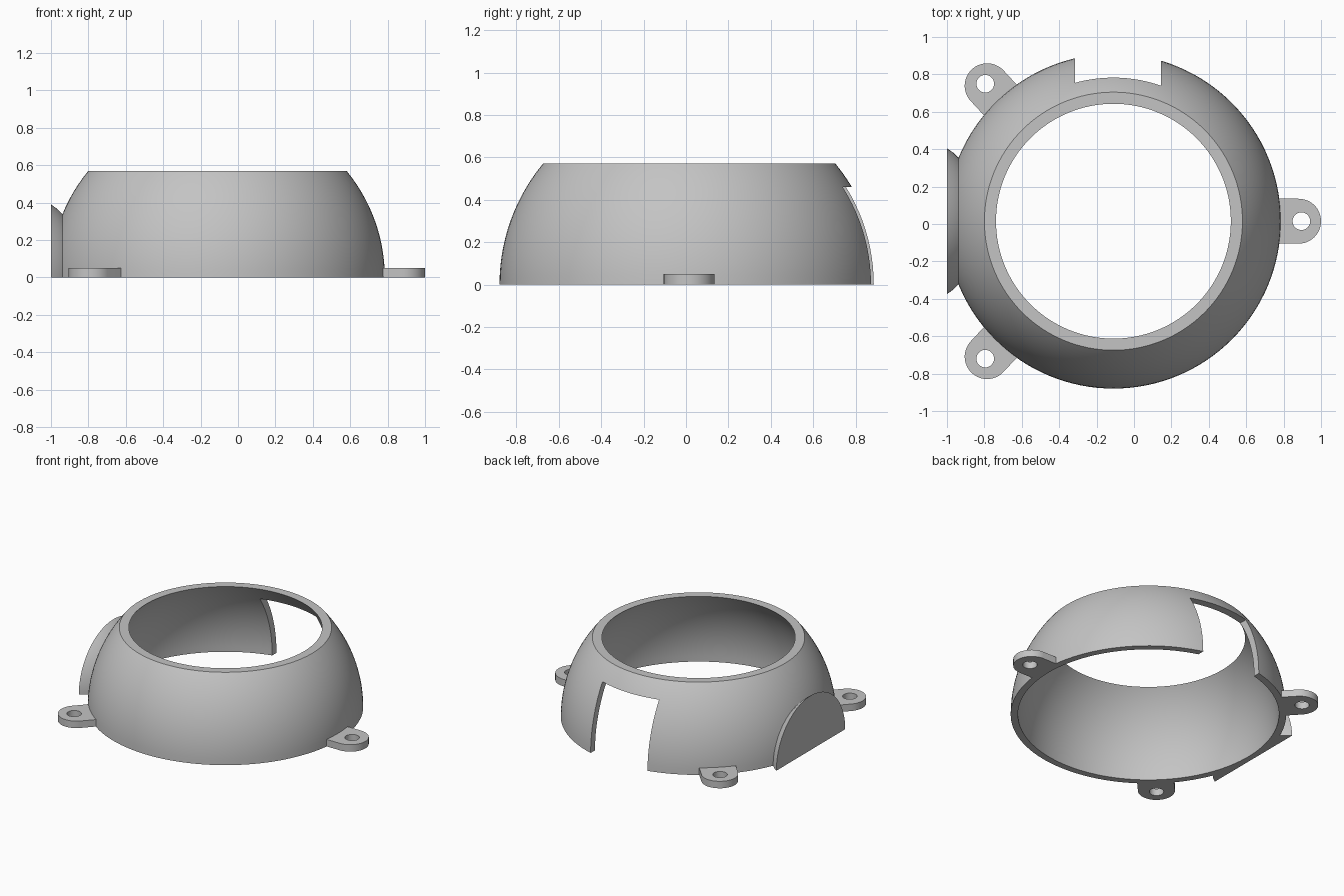
import bpy, bmesh, math
from mathutils import Matrix, Vector

if "Cube" in bpy.data.objects:
    bpy.data.objects.remove(bpy.data.objects["Cube"])

CX, CY = -0.11, 0.015          # dome axis
OUTER, INNER, TOP = 0.895, 0.848, 0.57

grey = bpy.data.materials.new("plain grey")
grey.use_nodes = True
grey.diffuse_color = (0.55, 0.55, 0.55, 1)
grey.node_tree.nodes["Principled BSDF"].inputs["Base Color"].default_value = (0.55, 0.55, 0.55, 1)


def make(name, bm):
    bmesh.ops.recalc_face_normals(bm, faces=bm.faces[:])
    mesh = bpy.data.meshes.new(name)
    bm.to_mesh(mesh)
    bm.free()
    mesh.materials.append(grey)
    ob = bpy.data.objects.new(name, mesh)
    bpy.context.collection.objects.link(ob)
    return ob


def ball(name, radius):
    bm = bmesh.new()
    bmesh.ops.create_uvsphere(bm, u_segments=128, v_segments=64, radius=radius,
                              matrix=Matrix.Translation((CX, CY, 0)))
    return make(name, bm)


def box(name, lo, hi):
    lo, hi = Vector(lo), Vector(hi)
    bm = bmesh.new()
    bmesh.ops.create_cube(bm, size=1, matrix=Matrix.Translation((lo + hi) / 2)
                          @ Matrix.Diagonal((*(hi - lo), 1)))
    return make(name, bm)


def combine(ob, tool, operation):
    mod = ob.modifiers.new("combine", 'BOOLEAN')
    mod.operation, mod.solver, mod.object = operation, 'EXACT', tool
    bpy.context.view_layer.objects.active = ob
    bpy.ops.object.modifier_apply(modifier=mod.name)
    bpy.data.objects.remove(tool)


def smooth(ob):
    bpy.ops.object.select_all(action='DESELECT')
    ob.select_set(True)
    bpy.context.view_layer.objects.active = ob
    bpy.ops.object.shade_smooth_by_angle(angle=math.radians(25))


# Flared side port, turned about the x axis
def side_port():
    bm = bmesh.new()
    rings = []
    for x, r in ((-1.02, 0.4), (-1, 0.39), (-0.965, 0.365), (-0.935, 0.335), (-0.9, 0.28)):
        angles = [math.tau * i / 96 for i in range(96)]
        rings.append([bm.verts.new((x, CY + r * math.cos(a), r * math.sin(a))) for a in angles])
    for a, b in zip(rings, rings[1:]):
        for i in range(96):
            j = (i + 1) % 96
            bm.faces.new((a[i], a[j], b[j], b[i]))
    bm.faces.new(rings[0])
    bm.faces.new(rings[-1])
    return make("side_port", bm)


# Hollow dome, trimmed flat and notched at the back
dome = ball("dome_shell", OUTER)
combine(dome, side_port(), 'UNION')
combine(dome, ball("hollow", INNER), 'DIFFERENCE')
for lo, hi in (((-2, -2, -2), (2, 2, 0)),
               ((-2, -2, TOP), (2, 2, 2)),
               ((-2, -2, -1), (-1, 2, 1)),
               ((-0.315, 0.4, -1), (0.145, 2, 0.46))):
    combine(dome, box("trim", lo, hi), 'DIFFERENCE')
smooth(dome)


# Mounting tabs with screw holes
def tab(name, degrees):
    place = Matrix.Translation((CX, CY, 0)) @ Matrix.Rotation(math.radians(degrees), 4, 'Z')
    reach, half, thick = 0.99, 0.12, 0.05
    outline = [(0.87, -half)]
    for i in range(33):
        a = math.pi * (i / 32 - 0.5)
        outline.append((reach + half * math.cos(a), half * math.sin(a)))
    outline.append((0.87, half))
    bm = bmesh.new()
    face = bm.faces.new([bm.verts.new((x, y, 0)) for x, y in outline])
    out = bmesh.ops.extrude_face_region(bm, geom=[face])["geom"]
    bmesh.ops.translate(bm, vec=(0, 0, thick),
                        verts=[v for v in out if isinstance(v, bmesh.types.BMVert)])
    bm.transform(place)
    ob = make(name, bm)
    hole = bmesh.new()
    bmesh.ops.create_cone(hole, cap_ends=True, segments=48, radius1=0.047, radius2=0.047,
                          depth=1, matrix=place @ Matrix.Translation((1.005, 0, 0)))
    combine(ob, make("screw_hole", hole), 'DIFFERENCE')
    smooth(ob)


tab("left_tab", 0)
tab("back_right_tab", 133)
tab("front_right_tab", -133)
